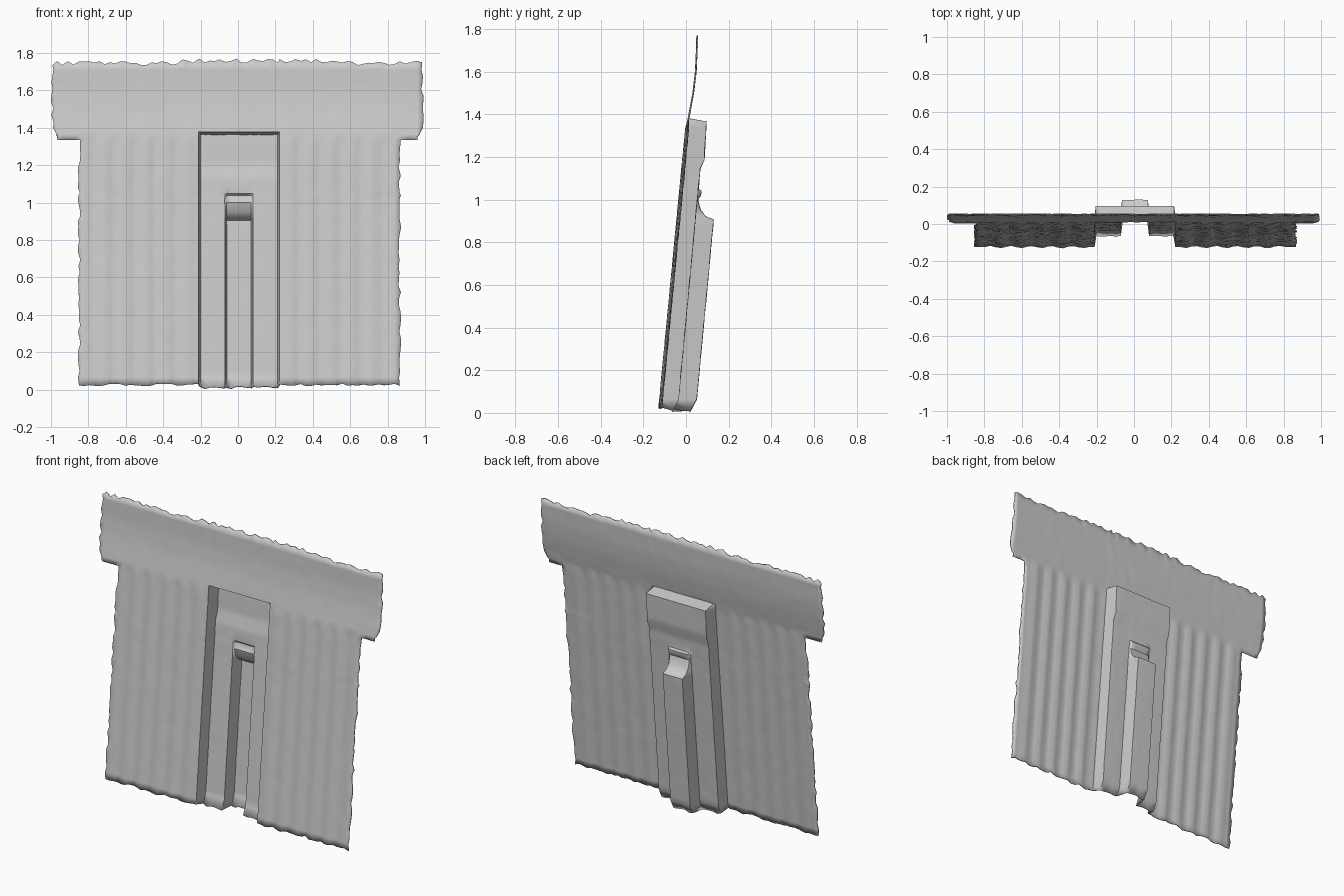
import bpy, bmesh, math, random

random.seed(4)
cube = bpy.data.objects.get("Cube")
if cube:
    bpy.data.objects.remove(cube, do_unlink=True)

# Plain grey sheet material
grey = bpy.data.materials.new("light_grey")
grey.use_nodes = True
colour = (0.6, 0.6, 0.6, 1)
grey.diffuse_color = colour
bsdf = grey.node_tree.nodes["Principled BSDF"]
bsdf.inputs["Base Color"].default_value = colour
bsdf.inputs["Roughness"].default_value = 0.8


def interp(v, points):
    """Piecewise linear lookup."""
    if v <= points[0][0]:
        return points[0][1]
    for (a, p), (b, q) in zip(points, points[1:]):
        if v <= b:
            return p + (q - p) * (v - a) / (b - a)
    return points[-1][1]


# Side profiles: leaning sheet, depth of the wide channel, depth of the narrow one
LEAN = [(0, -0.123), (1.36, 0.008), (1.5, 0.034), (1.6, 0.046), (1.76, 0.053)]
WIDE = [(0.02, 0.055), (0.065, 0.08), (1.145, 0.077), (1.19, 0.092),
        (1.365, 0.085), (1.38, 0)]
NARROW = [(0.02, 0.135), (0.065, 0.165), (0.905, 0.163), (0.92, 0.125),
          (0.95, 0.098), (1.0, 0.08), (1.02, 0.092), (1.04, 0.092), (1.05, 0.08)]
LEFT, RIGHT, TOP = -0.85, 0.865, 1.745
TAB = 1.335


def depth(x, z):
    y = interp(z, LEAN)
    if -0.205 < x < 0.215:
        wide = interp(z, WIDE)
        narrow = interp(z, NARROW) if -0.065 < x < 0.075 and z < 1.06 else 0
        return y + max(wide, narrow)
    # Shallow vertical ribs on both sides
    if 0.25 < abs(x) < 0.8 and z < 1.36:
        y += 0.006 * math.cos(abs(x) * math.tau / 0.11)
    return y


def steps(start, end, size):
    n = max(1, round((end - start) / size))
    return [start + (end - start) * i / n for i in range(n)]


def spaced(stops, size):
    out = []
    for a, b in zip(stops, stops[1:]):
        out += steps(a, b, size)
    return out + [stops[-1]]


cols = spaced([-0.993, -0.94, LEFT, -0.213, -0.203, -0.072, -0.062, 0.072,
               0.082, 0.213, 0.223, RIGHT, 0.93, 0.985], 0.0275)
rows = spaced([0.025, 0.065, 0.905, 0.92, 0.95, 1.0, 1.02, 1.04, 1.05, 1.145,
               1.19, TAB, 1.365, 1.38, 1.40, TOP], 0.035)

# Pressed sheet: header board above a narrower ribbed body
bm = bmesh.new()
grid = [[bm.verts.new((x, depth(x, z), z)) for x in cols] for z in rows]
for j in range(len(rows) - 1):
    for i in range(len(cols) - 1):
        mid = (cols[i] + cols[i + 1]) / 2
        if rows[j + 1] <= TAB + 0.001 and not LEFT < mid < RIGHT:
            continue
        bm.faces.new((grid[j][i], grid[j][i + 1], grid[j + 1][i + 1], grid[j + 1][i]))
bmesh.ops.delete(bm, geom=[v for v in bm.verts if not v.link_faces], context='VERTS')

# Ragged outline, clipped tab corners and slightly lower channel ends
for v in [v for v in bm.verts if v.is_boundary]:
    x, z = v.co.x, v.co.z
    if z < 0.03:
        v.co.z += random.uniform(-0.006, 0.008)
        if -0.21 < x < 0.22:
            v.co.z -= 0.015
    elif z > TOP - 0.01:
        v.co.z += random.uniform(-0.01, 0.014) + 0.012 * (-0.3 < x < 0.55)
    else:
        v.co.x += random.uniform(-0.007, 0.007)
    if abs(x) > 0.91 and z < 1.4:
        side = math.copysign(1, x)
        if z < TAB + 0.005 and abs(x) > 0.975:
            v.co.x, v.co.z = side * 0.955, 1.352
        elif abs(x) > 0.975:
            v.co.x = side * interp(z, [(1.36, 0.968), (1.4, 0.988)])

# Faint unevenness of the surface
for v in bm.verts:
    v.co.y += random.uniform(-0.0012, 0.0012)

mesh = bpy.data.meshes.new("pressed_sheet")
bm.to_mesh(mesh)
bm.free()
mesh.materials.append(grey)
sheet = bpy.data.objects.new("pressed_sheet", mesh)
bpy.context.collection.objects.link(sheet)

# Smooth faces with crisp channel walls, then a thin sheet thickness
bpy.ops.object.select_all(action='DESELECT')
sheet.select_set(True)
bpy.context.view_layer.objects.active = sheet
bpy.ops.object.shade_smooth_by_angle(angle=math.radians(40))
thick = sheet.modifiers.new("thickness", 'SOLIDIFY')
thick.thickness = 0.006
thick.offset = 0
